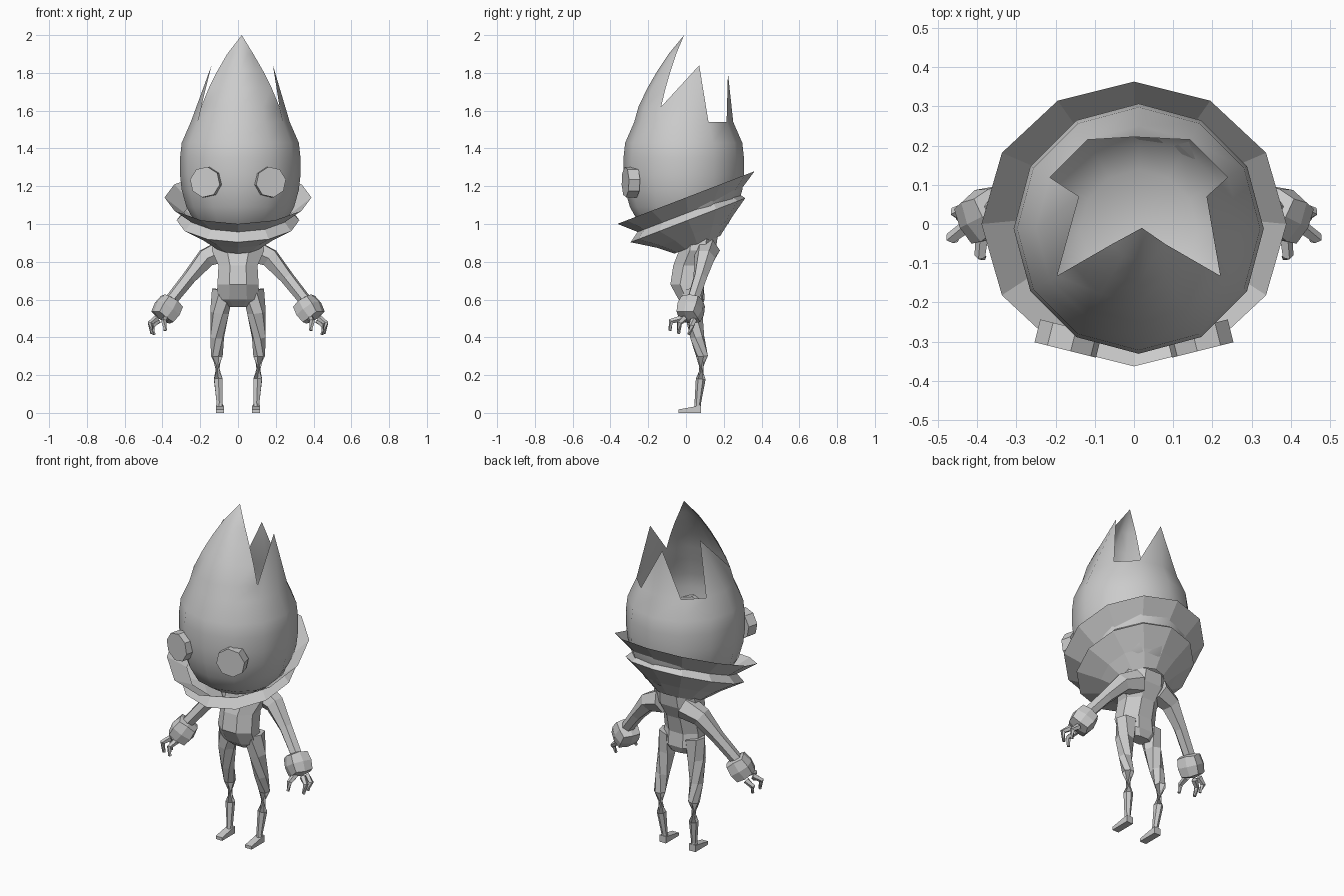
import bpy, bmesh, math
from mathutils import Vector, Matrix

if "Cube" in bpy.data.objects:
    bpy.data.objects.remove(bpy.data.objects["Cube"], do_unlink=True)

GREY = (0.6, 0.6, 0.6, 1)
mat = bpy.data.materials.new("plain grey")
mat.use_nodes = True
mat.diffuse_color = GREY
mat.node_tree.nodes["Principled BSDF"].inputs["Base Color"].default_value = GREY


def finish(name, bm, mirror=False, smooth=False):
    bmesh.ops.remove_doubles(bm, verts=bm.verts, dist=0.0005)
    bmesh.ops.recalc_face_normals(bm, faces=bm.faces)
    mesh = bpy.data.meshes.new(name)
    bm.to_mesh(mesh)
    bm.free()
    mesh.materials.append(mat)
    for p in mesh.polygons:
        p.use_smooth = smooth
    ob = bpy.data.objects.new(name, mesh)
    bpy.context.collection.objects.link(ob)
    if mirror:
        ob.modifiers.new("Mirror", 'MIRROR')
    return ob


def bridge(bm, a, b):
    n = len(a)
    for i in range(n):
        bm.faces.new((a[i], a[(i + 1) % n], b[(i + 1) % n], b[i]))


def ring(bm, centre, rx, ry, rot, sides, turn=0.0):
    pts = []
    for i in range(sides):
        t = math.tau * (i + turn) / sides
        pts.append(bm.verts.new(Vector(centre) + rot @ Vector((rx * math.cos(t), ry * math.sin(t), 0))))
    return pts


def tube(bm, path, sides=6):
    """Faceted limb through (point, radius) stations, capped at both ends."""
    pts = [Vector(p) for p, r in path]
    rings = []
    for i, (p, r) in enumerate(path):
        d = pts[min(i + 1, len(pts) - 1)] - pts[max(i - 1, 0)]
        rot = d.to_track_quat('Z', 'Y').to_matrix()
        rings.append(ring(bm, p, r, r, rot, sides))
    for a, b in zip(rings, rings[1:]):
        bridge(bm, a, b)
    bm.faces.new(rings[0])
    bm.faces.new(rings[-1])


# Head: twelve-sided egg, open at the top with four pointed petals
CX, CY = 0.012, -0.012


def shell(radius, z, deg):
    t = math.radians(deg)
    return (CX + radius * math.cos(t), CY + radius * math.sin(t), z)


bm = bmesh.new()
body = [(0.03, 0.93), (0.15, 0.945), (0.235, 1.0), (0.285, 1.09), (0.31, 1.18),
        (0.319, 1.26), (0.319, 1.35), (0.31, 1.43), (0.262, 1.54)]
rows = [[bm.verts.new(shell(r, z, 30 * k)) for k in range(12)] for r, z in body]
for a, b in zip(rows, rows[1:]):
    bridge(bm, a, b)
bm.faces.new(rows[0])
top = rows[-1]

# front petal runs over five columns up to the apex
front = [top[k] for k in range(7, 12)]
for r, z in [(0.24, 1.62), (0.192, 1.72), (0.14, 1.81), (0.08, 1.9)]:
    nxt = [bm.verts.new(shell(r, z, 30 * k)) for k in range(7, 12)]
    for i in range(4):
        bm.faces.new((front[i], front[i + 1], nxt[i + 1], nxt[i]))
    if z < 1.65:
        notch = nxt
    front = nxt
apex = bm.verts.new((0.02, -0.01, 2.0))
for i in range(4):
    bm.faces.new((front[i], front[i + 1], apex))


# side and back petals are fans to a tip
def petal(base, tip):
    v = bm.verts.new(tip)
    for a, b in zip(base, base[1:]):
        bm.faces.new((a, b, v))


petal([notch[4], top[11], top[0], top[1]], (0.185, 0.07, 1.84))
petal([top[5], top[6], top[7], notch[0]], (-0.14, 0.07, 1.84))
petal([top[2], top[3], top[4]], (0.0, 0.222, 1.8))
finish("head", bm, smooth=True)

# Eyes: thick octagonal discs turned slightly outward
bm = bmesh.new()
rot = Matrix.Rotation(math.radians(14), 4, 'Z') @ Matrix.Rotation(math.radians(90), 4, 'X')
bmesh.ops.create_cone(bm, cap_ends=True, segments=8, radius1=0.082, radius2=0.082, depth=0.06,
                      matrix=Matrix.Translation((0.168, -0.292, 1.222)) @ rot
                      @ Matrix.Rotation(math.radians(10), 4, 'Z'))
finish("eyes", bm, mirror=True)

# Collar: two tilted flaring tiers above the neck (y, z, radius)
bm = bmesh.new()
tilt = Matrix.Rotation(math.radians(21), 3, 'X')
tiers = [(0.06, 0.89, 0.13), (0.04, 0.95, 0.21), (0.01, 1.02, 0.325),
         (0.01, 1.06, 0.285), (0.0, 1.14, 0.389)]
rings = [ring(bm, (0, y, z), r, r, tilt, 12) for y, z, r in tiers]
for a, b in zip(rings, rings[1:]):
    bridge(bm, a, b)
finish("collar", bm)

# Torso: octagonal loft (z, y, half width, half depth)
bm = bmesh.new()
stations = [(0.56, 0.045, 0.07, 0.04), (0.6, 0.03, 0.122, 0.075), (0.68, 0.005, 0.118, 0.095),
            (0.78, 0.025, 0.112, 0.1), (0.86, 0.06, 0.15, 0.105), (0.93, 0.07, 0.14, 0.105)]
rings = [ring(bm, (0, y, z), rx, ry, Matrix.Identity(3), 8, 0.5) for z, y, rx, ry in stations]
for a, b in zip(rings, rings[1:]):
    bridge(bm, a, b)
bm.faces.new(rings[0])
bm.faces.new(rings[-1])
finish("torso", bm)

# Limbs
bm = bmesh.new()
tube(bm, [((0.08, 0.035, 0.65), 0.06), ((0.098, 0.04, 0.53), 0.05), ((0.11, 0.06, 0.4), 0.038),
          ((0.112, 0.085, 0.3), 0.032), ((0.105, 0.078, 0.18), 0.026), ((0.097, 0.062, 0.05), 0.017),
          ((0.097, 0.06, 0.01), 0.02)])
finish("legs", bm, mirror=True)

bm = bmesh.new()
tube(bm, [((0.07, 0.11, 0.86), 0.07), ((0.17, 0.1, 0.82), 0.055),
          ((0.26, 0.075, 0.715), 0.038), ((0.36, 0.035, 0.59), 0.034)])
finish("arms", bm, mirror=True)

# Feet: wedges sloping down to the toes
bm = bmesh.new()
bmesh.ops.create_cube(bm, size=1, matrix=Matrix.Translation((0.096, 0.02, 0.02))
                      @ Matrix.Diagonal((0.042, 0.12, 0.04, 1)))
for v in bm.verts:
    if v.co.y < 0 and v.co.z > 0.02:
        v.co.z = 0.018
finish("feet", bm, mirror=True)

# Hands: once-divided cubes rounded to a ball, set along the arm
bm = bmesh.new()
bmesh.ops.create_cube(bm, size=1)
bmesh.ops.subdivide_edges(bm, edges=bm.edges[:], cuts=1, use_grid_fill=True)
for v in bm.verts:
    v.co = v.co.normalized() * (0.5 + 0.5 * v.co.length) * 0.092
aim = Vector((0.5, -0.25, -0.8)).to_track_quat('Z', 'Y').to_matrix().to_4x4()
bm.transform(Matrix.Translation((0.375, 0.025, 0.55)) @ aim)
finish("hands", bm, mirror=True)

# Fingers: three hooked claws
bm = bmesh.new()
for a, b, c in [((0.385, -0.02, 0.5), (0.392, -0.08, 0.485), (0.385, -0.085, 0.435)),
                ((0.43, -0.01, 0.5), (0.466, -0.035, 0.475), (0.455, -0.04, 0.42)),
                ((0.42, 0.04, 0.49), (0.455, 0.03, 0.46), (0.445, 0.015, 0.415))]:
    tube(bm, [(a, 0.018), (b, 0.015), (c, 0.009)], 5)
finish("fingers", bm, mirror=True)
